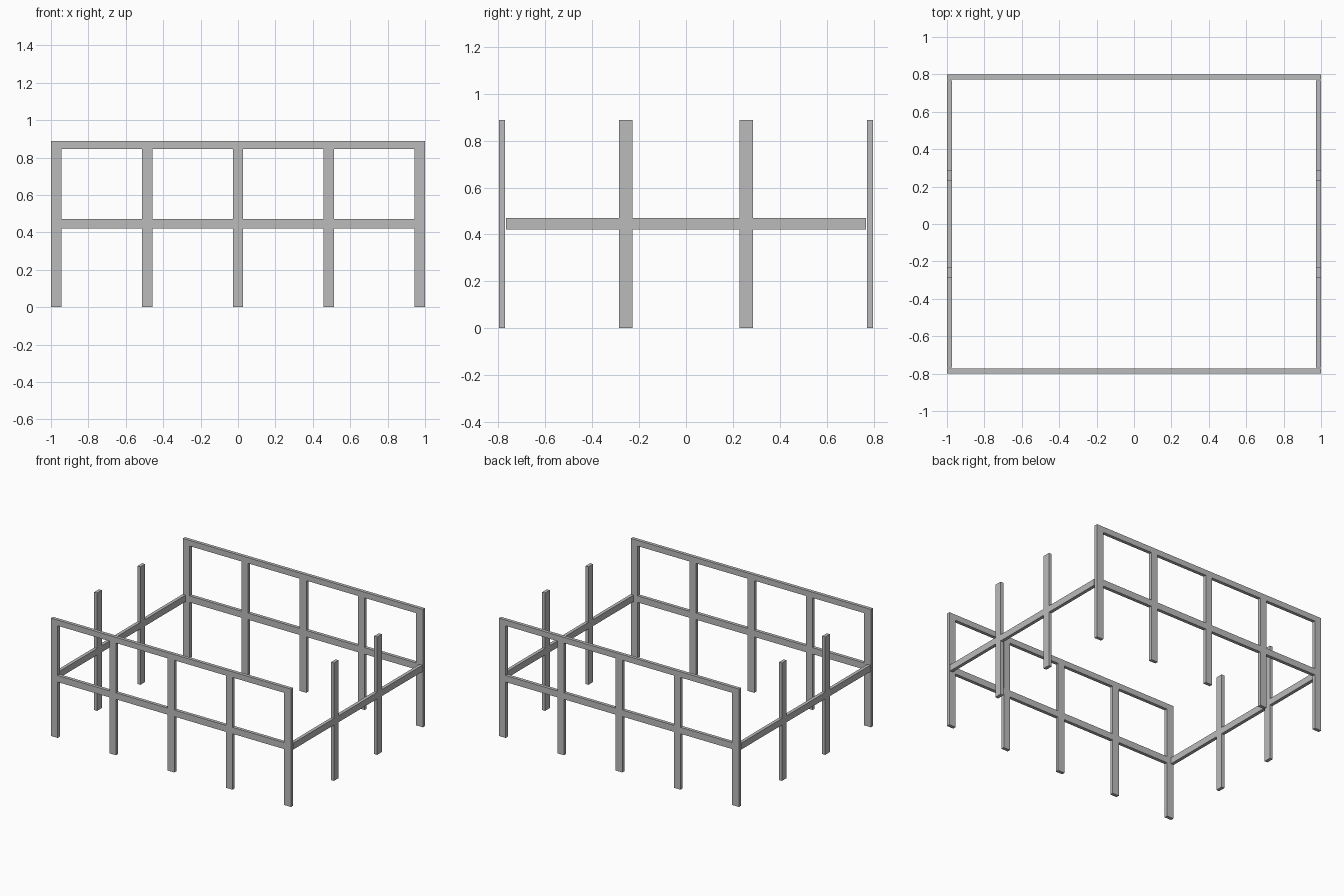
import bpy, bmesh
from mathutils import Matrix

if "Cube" in bpy.data.objects:
    bpy.data.objects.remove(bpy.data.objects["Cube"])

grey = bpy.data.materials.new("plain_grey")
grey.diffuse_color = (0.5, 0.5, 0.5, 1)
grey.use_nodes = True
grey.node_tree.nodes["Principled BSDF"].inputs["Base Color"].default_value = grey.diffuse_color

BAR = 0.056          # visible width of every post
THICK = 0.025        # depth of the bars
TOP = 0.888          # overall height
MID = (0.421, 0.470)  # height range of the middle rail
CAP = (0.845, TOP)    # height range of the top rail


def lattice(name, half, posts, rails, matrix):
    """Flat lattice of posts and rails in the XZ plane, made solid along Y."""
    cols = [(c - BAR / 2, c + BAR / 2) for c in posts]
    us = sorted({round(v, 4) for c in cols for v in c} | {-half, half})
    zs = sorted({0.0, TOP} | {v for r in rails for v in r})
    inside = lambda v, spans: any(a < v < b for a, b in spans)
    bm = bmesh.new()
    for u0, u1 in zip(us, us[1:]):
        for z0, z1 in zip(zs, zs[1:]):
            if inside((u0 + u1) / 2, cols) or inside((z0 + z1) / 2, rails):
                bm.faces.new([bm.verts.new((u, -THICK / 2, z)) for u, z in
                              ((u0, z0), (u1, z0), (u1, z1), (u0, z1))])
    bmesh.ops.remove_doubles(bm, verts=bm.verts, dist=1e-5)
    ext = bmesh.ops.extrude_face_region(bm, geom=bm.faces[:], use_keep_orig=True)
    moved = [g for g in ext["geom"] if isinstance(g, bmesh.types.BMVert)]
    bmesh.ops.translate(bm, verts=moved, vec=(0, THICK, 0))
    bmesh.ops.recalc_face_normals(bm, faces=bm.faces[:])
    bm.transform(matrix)
    mesh = bpy.data.meshes.new(name)
    bm.to_mesh(mesh)
    bm.free()
    mesh.materials.append(grey)
    obj = bpy.data.objects.new(name, mesh)
    bpy.context.collection.objects.link(obj)


# Long frames: five posts, a middle rail and a top rail
long_posts = [-0.972, -0.486, 0, 0.486, 0.972]
for side, name in ((-1, "front_frame"), (1, "back_frame")):
    lattice(name, 1.0, long_posts, [MID, CAP],
            Matrix.Translation((0, side * (0.798 - THICK / 2), 0)))

# Short sides: two free posts crossed by a middle rail
turn = Matrix.Rotation(1.5707963, 4, 'Z')
for side, name in ((-1, "left_frame"), (1, "right_frame")):
    lattice(name, 0.767, [-0.257, 0.257], [MID],
            Matrix.Translation((side * (0.999 - THICK / 2), 0, 0)) @ turn)
